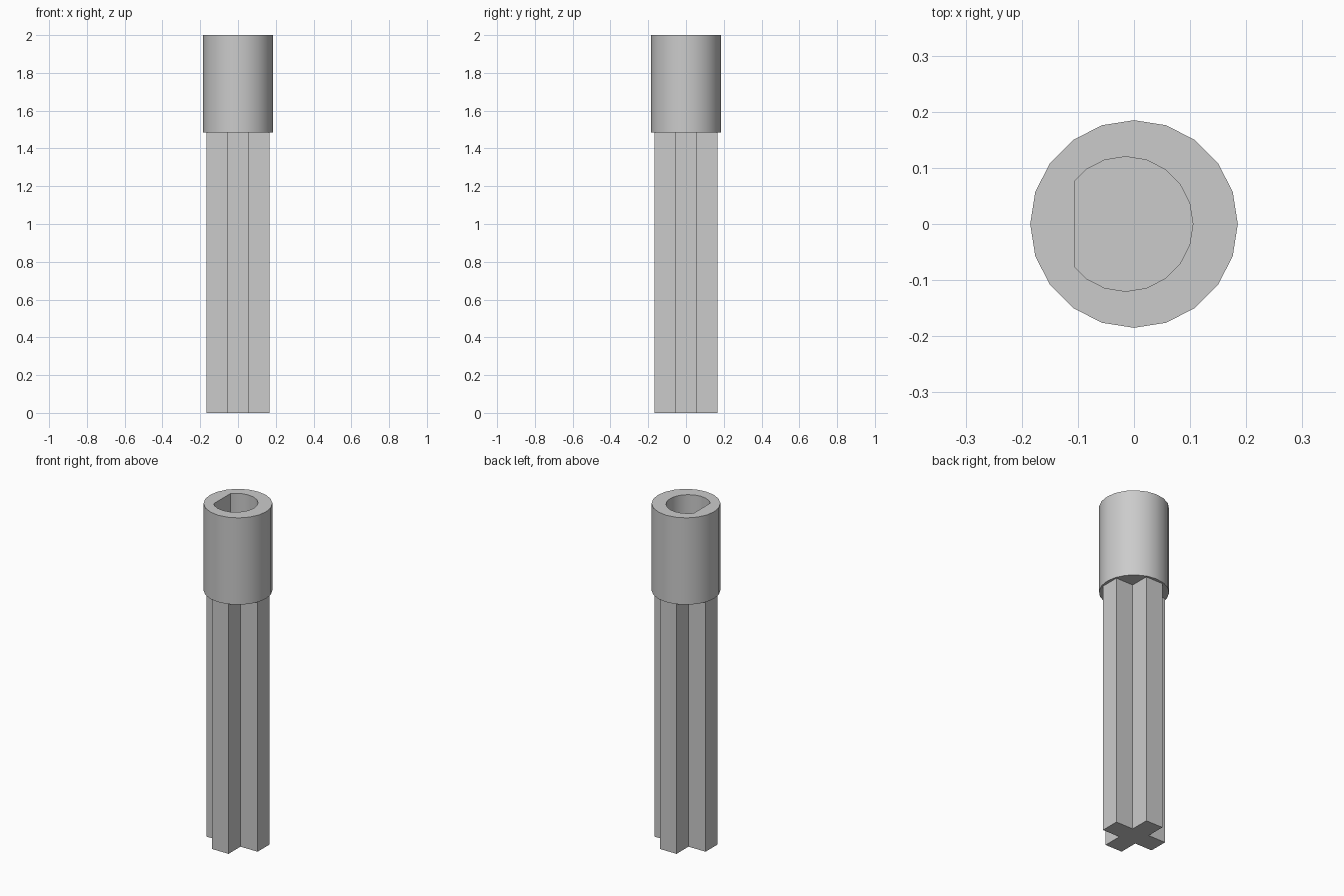
import bpy
import bmesh
from math import radians, sin, cos, pi

if "Cube" in bpy.data.objects:
    bpy.data.objects.remove(bpy.data.objects["Cube"], do_unlink=True)

SIDES = 20
GREY = (0.6, 0.6, 0.6, 1.0)
COLLAR_BASE, COLLAR_TOP, SOCKET_FLOOR = 1.485, 2.0, 1.53

grey = bpy.data.materials.new("plain grey")
grey.use_nodes = True
grey.diffuse_color = GREY
grey.node_tree.nodes["Principled BSDF"].inputs["Base Color"].default_value = GREY


def circle(radius, cx=0.0):
    steps = [2 * pi * i / SIDES for i in range(SIDES)]
    return [(cx + radius * cos(a), radius * sin(a)) for a in steps]


def ring(bm, outline, z):
    return [bm.verts.new((x, y, z)) for x, y in outline]


def wall(bm, low, high):
    n = len(low)
    for i in range(n):
        j = (i + 1) % n
        bm.faces.new((low[i], low[j], high[j], high[i]))


def finish(bm, name):
    bmesh.ops.recalc_face_normals(bm, faces=bm.faces)
    mesh = bpy.data.meshes.new(name)
    bm.to_mesh(mesh)
    bm.free()
    mesh.materials.append(grey)
    obj = bpy.data.objects.new(name, mesh)
    bpy.context.collection.objects.link(obj)
    return obj


# Cross-shaped stem, its top set into the collar floor
ARM, HALF = 0.167, 0.055
corner = [(ARM, -HALF), (ARM, HALF), (HALF, HALF)]
cross = []
for turn in range(4):
    cross += corner
    corner = [(-y, x) for x, y in corner]
bm = bmesh.new()
low, high = ring(bm, cross, 0), ring(bm, cross, COLLAR_BASE + 0.02)
wall(bm, low, high)
bm.faces.new(low)
bm.faces.new(high)
finish(bm, "cross_stem")

# Socket outline: a circle cut off by a flat on one side
FLAT_X = -0.105
full = circle(0.12, -0.015)
socket = []
for i, (x, y) in enumerate(full):
    nx, ny = full[(i + 1) % SIDES]
    if x > FLAT_X:
        socket.append((x, y))
    if (x > FLAT_X) != (nx > FLAT_X):
        t = (FLAT_X - x) / (nx - x)
        socket.append((FLAT_X, y + t * (ny - y)))

# Round collar with the blind socket in its top
bm = bmesh.new()
base, top = (ring(bm, circle(0.185), z) for z in (COLLAR_BASE, COLLAR_TOP))
floor, mouth = (ring(bm, socket, z) for z in (SOCKET_FLOOR, COLLAR_TOP))
wall(bm, base, top)
wall(bm, floor, mouth)
bm.faces.new(base)
bm.faces.new(floor)
rim = [e for e in bm.edges if all(v.co.z > COLLAR_TOP - 0.001 for v in e.verts)]
bmesh.ops.triangle_fill(bm, use_beauty=True, edges=rim, normal=(0, 0, 1))
collar = finish(bm, "socket_collar")

bpy.ops.object.select_all(action="DESELECT")
collar.select_set(True)
bpy.context.view_layer.objects.active = collar
bpy.ops.object.shade_smooth_by_angle(angle=radians(30))
